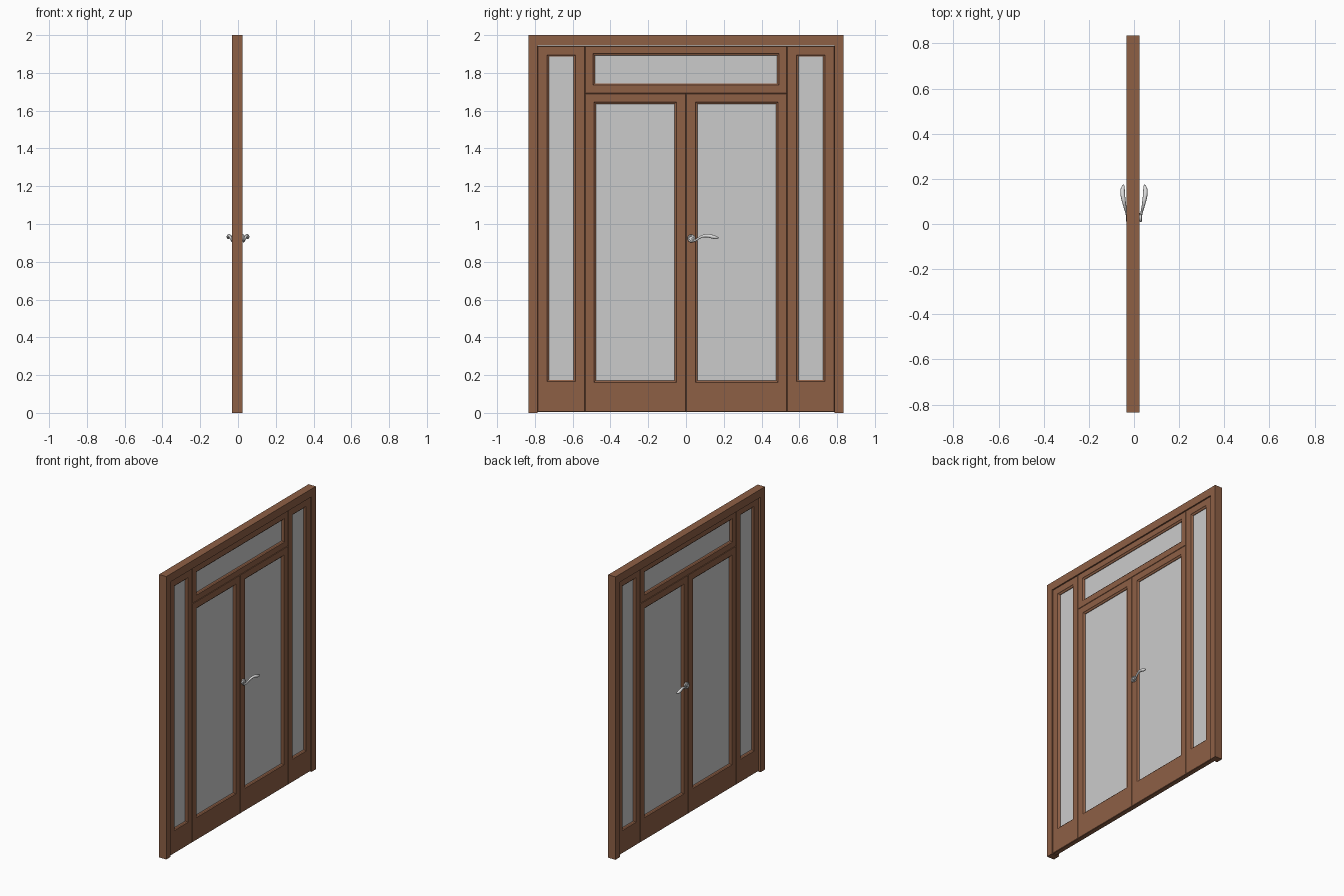
import bpy, bmesh, math
from mathutils import Vector

if "Cube" in bpy.data.objects:
    bpy.data.objects.remove(bpy.data.objects["Cube"])


def material(name, rgb):
    m = bpy.data.materials.new(name)
    m.diffuse_color = (*rgb, 1)
    m.use_nodes = True
    m.node_tree.nodes["Principled BSDF"].inputs["Base Color"].default_value = m.diffuse_color
    return m


WOOD = material("brown wood", (0.27, 0.115, 0.06))
GLASS = material("grey glass", (0.60, 0.60, 0.60))
METAL = material("silver metal", (0.72, 0.72, 0.72))


def finish(bm, name, mat):
    bmesh.ops.recalc_face_normals(bm, faces=bm.faces)
    me = bpy.data.meshes.new(name)
    bm.to_mesh(me)
    bm.free()
    me.materials.append(mat)
    ob = bpy.data.objects.new(name, me)
    bpy.context.collection.objects.link(ob)
    return ob


def rect_ring(bm, rect, grow, x):
    y0, y1, z0, z1 = rect
    return [bm.verts.new((x, y, z)) for y, z in (
        (y0 - grow, z0 - grow), (y1 + grow, z0 - grow),
        (y1 + grow, z1 + grow), (y0 - grow, z1 + grow))]


# Outer frame: an upside-down U extruded through its depth
bm = bmesh.new()
outline = [(-.835, 0), (-.835, 2), (.835, 2), (.835, 0),
           (.786, 0), (.786, 1.944), (-.786, 1.944), (-.786, 0)]
face = bm.faces.new([bm.verts.new((-.033, y, z)) for y, z in outline])
ext = bmesh.ops.extrude_face_region(bm, geom=[face])
bmesh.ops.translate(bm, vec=(.057, 0, 0),
                    verts=[v for v in ext["geom"] if isinstance(v, bmesh.types.BMVert)])
finish(bm, "outer_frame", WOOD)

T = 0.018  # half thickness of every sash


def sash(name, outer, hole):
    # Wooden sash: closed profile of nested rectangles with moulded inner edge
    half = [(outer, 0, T - .003), (outer, -.0025, T), (hole, .010, T),
            (hole, .007, T - .004), (hole, .002, T - .006), (hole, 0, T - .009)]
    profile = half + [(r, g, -x) for r, g, x in reversed(half)]
    bm = bmesh.new()
    rings = [rect_ring(bm, r, g, x) for r, g, x in profile]
    for i, a in enumerate(rings):
        b = rings[(i + 1) % len(rings)]
        for k in range(4):
            n = (k + 1) % 4
            bm.faces.new((a[k], a[n], b[n], b[k]))
    finish(bm, name, WOOD)
    # Glass pane let into the sash
    bm = bmesh.new()
    a = rect_ring(bm, hole, .001, -.004)
    b = rect_ring(bm, hole, .001, .004)
    bm.faces.new(a)
    bm.faces.new(b)
    for k in range(4):
        n = (k + 1) % 4
        bm.faces.new((a[k], a[n], b[n], b[k]))
    finish(bm, name + "_glass", GLASS)


def flip(r):
    return (-r[1], -r[0], r[2], r[3])


# Side lights and door leaves in mirrored pairs, transom above the doors
for name, outer, hole in (
        ("side_light", (.535, .785, .004, 1.943), (.595, .726, .175, 1.886)),
        ("door_leaf", (0, .535, .004, 1.692), (.060, .477, .172, 1.635))):
    sash(name + "_right", outer, hole)
    sash(name + "_left", flip(outer), flip(hole))
sash("transom", (-.535, .535, 1.692, 1.943), (-.482, .482, 1.745, 1.892))

# Scrolled lever path: (distance out, y, z, radius)
CY, CZ = .029, .926
path = []
for i in range(25):
    t = i / 24
    ang = math.radians(-450 + 360 * t)
    r = .007 + .013 * t
    path.append((.030, CY + r * math.cos(-ang - math.pi), CZ + r * math.sin(-ang - math.pi), .0045))
# run the scroll clockwise so it leaves along the bottom towards the lever
path = [(x, CY + (.007 + .013 * i / 24) * math.cos(math.radians(-90 + 360 * (i / 24))),
         CZ + (.007 + .013 * i / 24) * math.sin(math.radians(-90 + 360 * (i / 24))), r)
        for i, (x, _, _, r) in enumerate(path)]
path += [(.033, .050, .912, .005), (.038, .067, .926, .006), (.043, .090, .937, .0075),
         (.048, .115, .939, .0095), (.051, .140, .933, .0105), (.050, .157, .928, .009),
         (.047, .168, .927, .006), (.046, .174, .927, .002)]

for s, side in ((1, "right"), (-1, "left")):
    cu = bpy.data.curves.new("lever_" + side, "CURVE")
    cu.dimensions = "3D"
    cu.bevel_depth = 1.0
    cu.bevel_resolution = 3
    cu.use_fill_caps = True
    sp = cu.splines.new("NURBS")
    sp.points.add(len(path) - 1)
    for p, (x, y, z, r) in zip(sp.points, path):
        p.co = (s * x, y, z, 1)
        p.radius = r
    sp.use_endpoint_u = True
    sp.order_u = 3
    sp.resolution_u = 3
    sp.use_smooth = True
    cu.materials.append(METAL)
    lever = bpy.data.objects.new("lever_" + side, cu)
    bpy.context.collection.objects.link(lever)
    bpy.ops.object.select_all(action="DESELECT")
    lever.select_set(True)
    bpy.context.view_layer.objects.active = lever
    bpy.ops.object.convert(target="MESH")
    bpy.ops.object.shade_smooth_by_angle(angle=math.radians(50))

    # Round backing plate and spindle behind the scroll
    for name, rad, x0, x1 in (("backplate", .019, .016, .026), ("spindle", .007, .016, .033)):
        bpy.ops.mesh.primitive_cylinder_add(
            vertices=24, radius=rad, depth=x1 - x0,
            location=(s * (x0 + x1) / 2, CY, CZ), rotation=(0, math.pi / 2, 0))
        ob = bpy.context.object
        ob.name = f"handle_{name}_{side}"
        ob.data.materials.append(METAL)
        bpy.ops.object.shade_smooth_by_angle(angle=math.radians(40))
